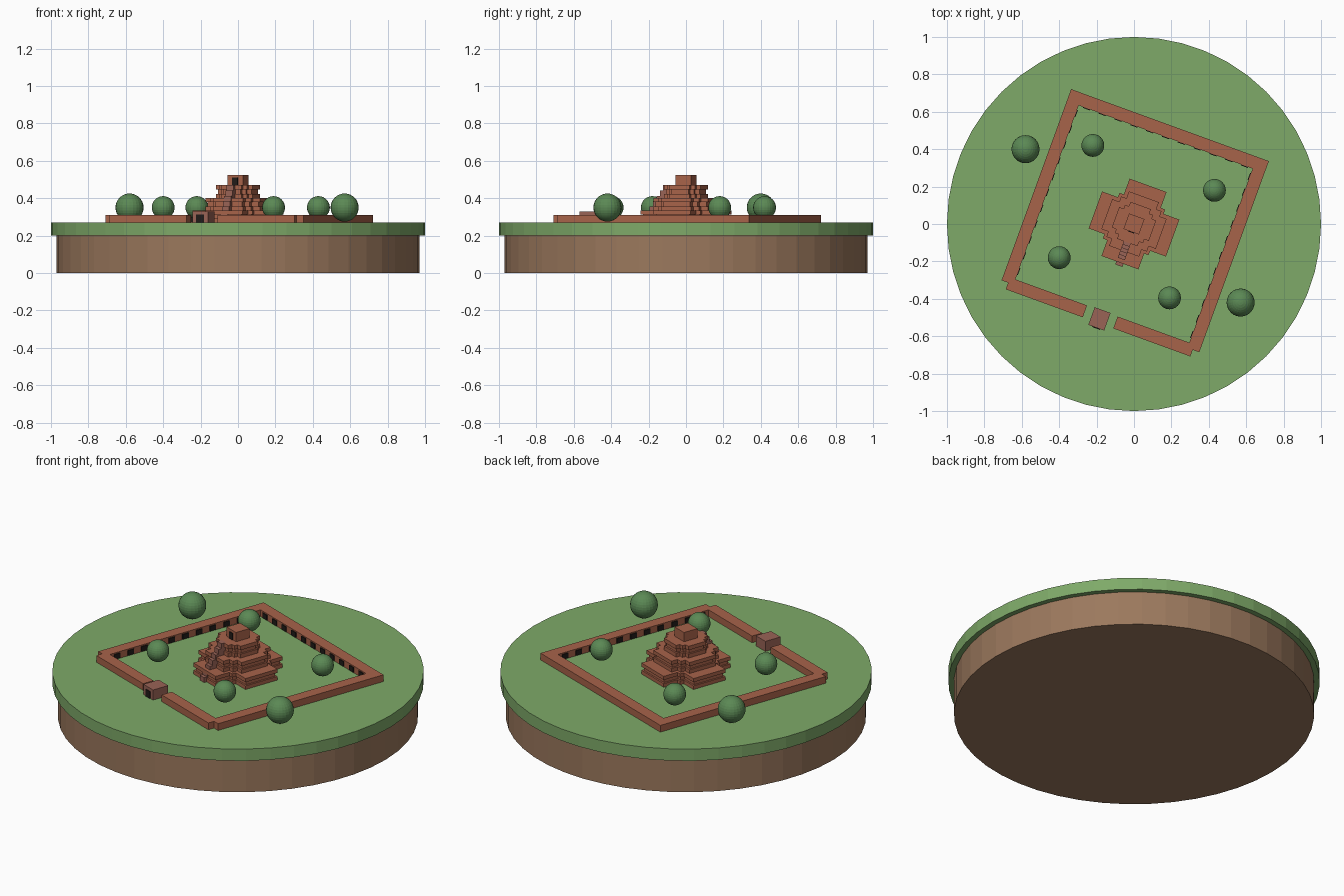
import bpy, math
from mathutils import Matrix

cube = bpy.data.objects.get("Cube")
if cube:
    bpy.data.objects.remove(cube, do_unlink=True)

GROUND = 0.27
TURN = Matrix.Rotation(math.radians(-20), 4, 'Z')


def material(name, rgb):
    m = bpy.data.materials.new(name)
    m.use_nodes = True
    m.diffuse_color = (*rgb, 1)
    m.node_tree.nodes["Principled BSDF"].inputs["Base Color"].default_value = (*rgb, 1)
    return m


grass = material("grass_green", (0.21, 0.40, 0.14))
soil = material("soil_brown", (0.33, 0.19, 0.11))
brick = material("red_brick", (0.39, 0.125, 0.068))
stone = material("dusky_stone", (0.32, 0.125, 0.092))
dark = material("dark_opening", (0.015, 0.011, 0.009))
leaf = material("leaf_green", (0.105, 0.25, 0.09))


def finish(name, mat):
    ob = bpy.context.object
    ob.name = name
    ob.data.materials.append(mat)
    return ob


def disc(name, radius, z0, z1, mat):
    bpy.ops.mesh.primitive_cylinder_add(vertices=48, radius=radius, depth=z1 - z0,
                                        location=(0, 0, (z0 + z1) / 2))
    return finish(name, mat)


def box(name, x, y, z, mat):
    """Box from (min, max) ranges, in the turned frame of the temple grounds."""
    bpy.ops.mesh.primitive_cube_add(size=1)
    ob = finish(name, mat)
    ranges = (x, y, z)
    mid = [(a + b) / 2 for a, b in ranges]
    size = [b - a for a, b in ranges]
    ob.data.transform(TURN @ Matrix.Translation(mid) @ Matrix.Diagonal((*size, 1)))
    return ob


def sym(h):
    return (-h, h)


# Island base
disc("soil_base", 0.97, 0, 0.2, soil)
disc("grass_top", 1.0, 0.2, GROUND, grass)

# Enclosure walls
OUT, IN, MID = 0.5625, 0.495, 0.525
wall_z = (GROUND, 0.31)
box("back_wall", sym(OUT), (IN, OUT), wall_z, brick)
for side, s in (("left", 1), ("right", -1)):
    span = sorted((s * IN, s * OUT))
    box(side + "_wall", span, (-MID, IN), wall_z, brick)
    box(side + "_front_wall", sorted((s * 0.087, s * MID)), (-OUT, -IN), wall_z, brick)

# Dark niches along the inside of three walls
for i in range(-5, 6):
    c = i * 0.09
    along = (c - 0.02, c + 0.02)
    niche_z = (GROUND + 0.003, 0.303)
    box("back_niche", along, (IN - 0.005, IN + 0.002), niche_z, dark)
    box("left_niche", (IN - 0.005, IN + 0.002), along, niche_z, dark)
    box("right_niche", (-IN - 0.002, -IN + 0.005), along, niche_z, dark)

# Gatehouse with a dark doorway
box("gatehouse", sym(0.045), (-0.59, -0.49), (GROUND, 0.33), stone)
box("gate_door", sym(0.022), (-0.594, -0.588), (GROUND, 0.312), dark)


# Temple: cross-shaped terraces with projecting plinth and cornice
def cross_slab(name, h, arm, core, z):
    box(name + "_long", sym(h), sym(arm), z, brick)
    box(name + "_cross", sym(arm), sym(h), z, brick)
    box(name + "_core", sym(core), sym(core), z, brick)


tiers = ((0.22, 0.105, 0.13, GROUND, 0.335),
         (0.155, 0.085, 0.115, 0.335, 0.40),
         (0.105, 0.058, 0.08, 0.40, 0.47))
for n, (h, arm, core, z0, z1) in enumerate(tiers, 1):
    name = f"terrace_{n}"
    t = (z1 - z0) / 3
    inset = 0.01
    cross_slab(name + "_plinth", h, arm, core, (z0, z0 + t))
    cross_slab(name + "_body", h - inset, arm - inset, core - inset, (z0 + t, z1 - t))
    cross_slab(name + "_cornice", h, arm, core, (z1 - t, z1))

# Shrine on top
box("shrine", sym(0.044), sym(0.044), (0.47, 0.525), brick)
box("shrine_door", sym(0.016), (-0.048, -0.042), (0.47, 0.51), dark)

# Front stairway
STEPS = 7
for i in range(STEPS):
    y = -0.237 + i * 0.019
    box("stair_step", sym(0.02), (y, -0.09), (GROUND, GROUND + (i + 1) * 0.2 / STEPS), stone)

# Round trees: x, y, radius
for x, y, r in ((-0.58, 0.40, 0.075), (0.57, -0.42, 0.075), (-0.22, 0.42, 0.061),
                (0.43, 0.18, 0.061), (-0.40, -0.18, 0.061), (0.19, -0.395, 0.061)):
    bpy.ops.mesh.primitive_uv_sphere_add(segments=24, ring_count=16, radius=r,
                                         location=(x, y, 0.35))
    finish("round_tree", leaf)
